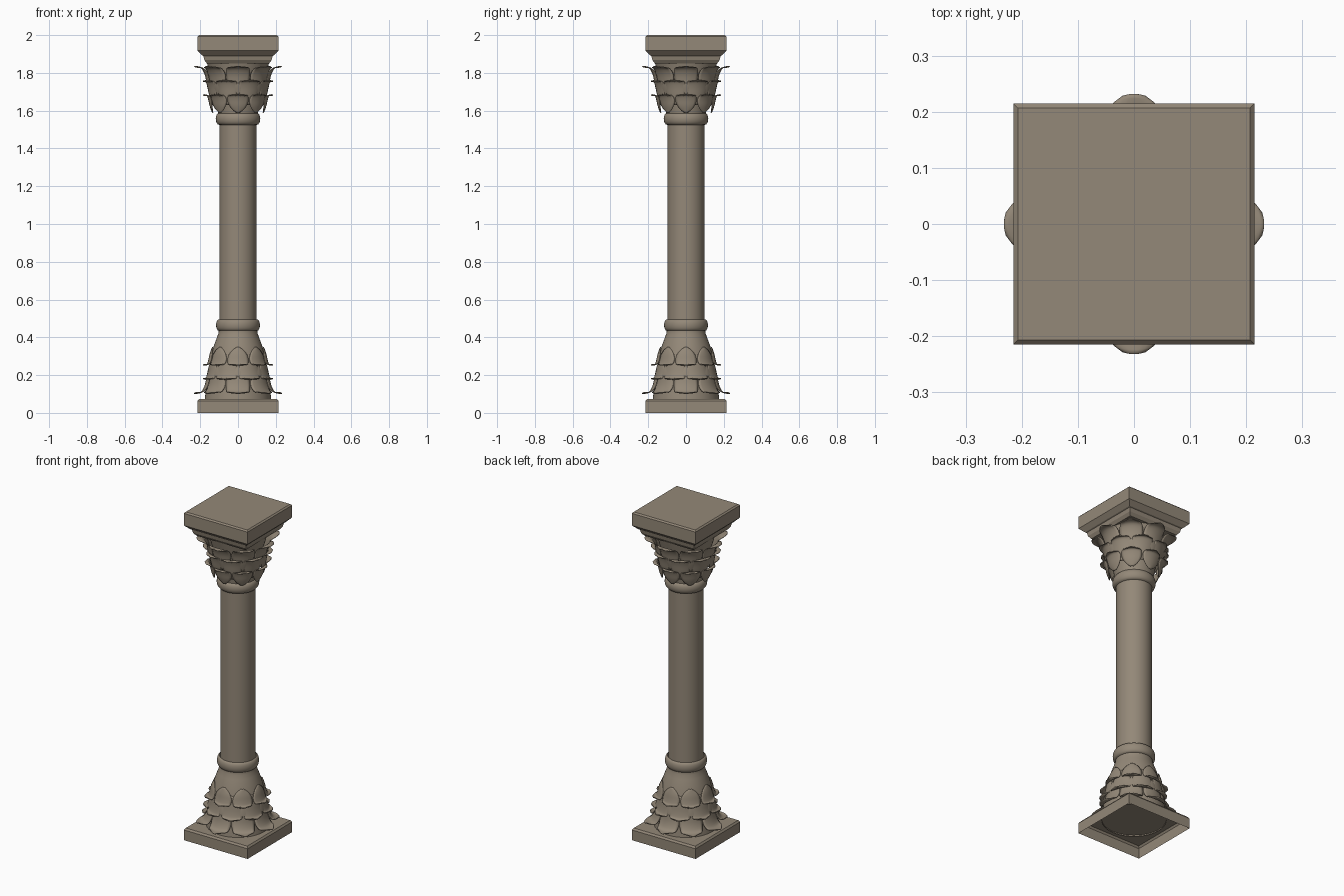
import bpy, bmesh, math

if "Cube" in bpy.data.objects:
    bpy.data.objects.remove(bpy.data.objects["Cube"])

stone = bpy.data.materials.new("warm grey stone")
stone.diffuse_color = (0.295, 0.247, 0.188, 1)
stone.use_nodes = True
stone.node_tree.nodes["Principled BSDF"].inputs["Base Color"].default_value = stone.diffuse_color


def make_object(name, verts, faces, smooth=None):
    mesh = bpy.data.meshes.new(name)
    mesh.from_pydata(verts, [], faces)
    bm = bmesh.new()
    bm.from_mesh(mesh)
    bmesh.ops.recalc_face_normals(bm, faces=bm.faces[:])
    bm.to_mesh(mesh)
    bm.free()
    mesh.materials.append(stone)
    obj = bpy.data.objects.new(name, mesh)
    bpy.context.collection.objects.link(obj)
    if smooth:
        bpy.ops.object.select_all(action='DESELECT')
        obj.select_set(True)
        bpy.context.view_layer.objects.active = obj
        bpy.ops.object.shade_smooth_by_angle(angle=math.radians(smooth))
    return obj


def lathe(name, profile, sides, cap_bottom, cap_top, smooth=None):
    """Revolve (half width, z) points; four sides give a square block."""
    turn = math.pi / sides if sides == 4 else 0
    grow = math.sqrt(2) if sides == 4 else 1
    verts, faces = [], []
    for r, z in profile:
        for i in range(sides):
            a = turn + 2 * math.pi * i / sides
            verts.append((r * grow * math.cos(a), r * grow * math.sin(a), z))
    for k in range(len(profile) - 1):
        for i in range(sides):
            j = (i + 1) % sides
            faces.append((k * sides + i, k * sides + j,
                          (k + 1) * sides + j, (k + 1) * sides + i))
    if cap_bottom:
        faces.append(tuple(range(sides))[::-1])
    if cap_top:
        n = (len(profile) - 1) * sides
        faces.append(tuple(range(n, n + sides)))
    return make_object(name, verts, faces, smooth)


def ring(r, bulge, z0, z1, n=8):
    """Half-round moulding profile."""
    return [(r + bulge * math.sin(math.pi * i / n),
             (z0 + z1) / 2 - (z1 - z0) / 2 * math.cos(math.pi * i / n))
            for i in range(n + 1)]


def sample(points, u):
    """Catmull-Rom through evenly spaced points."""
    s = u * (len(points) - 1)
    i = min(int(s), len(points) - 2)
    t = s - i
    p = [points[max(0, min(len(points) - 1, i + d))] for d in (-1, 0, 1, 2)]
    return [0.5 * (2 * b + (c - a) * t + (2 * a - 5 * b + 4 * c - d) * t * t
                   + (3 * b - a - 3 * c + d) * t ** 3) for a, b, c, d in zip(*p)]


# Square blocks: plinth is hollow underneath
lathe("plinth", [(.215, 0), (.215, .062), (.207, .073)], 4, False, True)
lathe("abacus", [(.165, 1.85), (.178, 1.868), (.183, 1.89), (.19, 1.893), (.215, 1.918),
                 (.215, 1.992), (.207, 2.0)], 4, True, True)

# Round core of the column
lathe("base_bell", [(.176, .066), (.173, .1), (.167, .16), (.156, .23), (.142, .3),
                    (.128, .355), (.113, .395), (.104, .42), (.102, .432)]
      + ring(.102, .014, .435, .495), 64, False, False, 40)
lathe("shaft", [(.098, .49), (.098, 1.53)], 64, False, False, 40)
lathe("neck_ring", ring(.1, .018, 1.525, 1.588), 64, False, False, 40)
lathe("capital_bell", [(.104, 1.58), (.112, 1.63), (.122, 1.69), (.136, 1.75),
                       (.153, 1.81), (.164, 1.852)], 64, False, False, 40)

# Three rows of curling leaves: (radius, z) from stem to tip, half width, angle offset
ROWS = [
    ([(.136, 1.59), (.148, 1.625), (.156, 1.66), (.166, 1.683), (.186, 1.684)], .058, 0),
    ([(.143, 1.63), (.154, 1.68), (.162, 1.725), (.174, 1.757), (.196, 1.758)], .064, .5),
    ([(.150, 1.68), (.163, 1.735), (.174, 1.79), (.196, 1.828), (.232, 1.835)], .067, 0),
]
WIDTHS = [(.12,), (.62,), (.9,), (1.0,), (.97,), (.85,), (.3,)]
NU, NV = 14, 8


def leaves(name, flip):
    verts, faces = [], []
    for path, half, offset in ROWS:
        for k in range(8):
            mid = (k + offset) * math.pi / 4
            start = len(verts)
            for iu in range(NU + 1):
                u = iu / NU
                r, z = sample(path, u)
                w = half * sample(WIDTHS, u)[0]
                for iv in range(NV + 1):
                    v = 2 * iv / NV - 1
                    a = mid + w * v / r
                    rr = r - .004 * v * v
                    zz = z - .006 * v * v * u
                    verts.append((rr * math.cos(a), rr * math.sin(a),
                                  1.937 - zz if flip else zz))
            for iu in range(NU):
                for iv in range(NV):
                    q = start + iu * (NV + 1) + iv
                    faces.append((q, q + 1, q + NV + 2, q + NV + 1))
    obj = make_object(name, verts, faces, 50)
    mod = obj.modifiers.new("thickness", 'SOLIDIFY')
    mod.thickness = .004
    mod.offset = 0


leaves("capital_leaves", False)
leaves("base_leaves", True)
